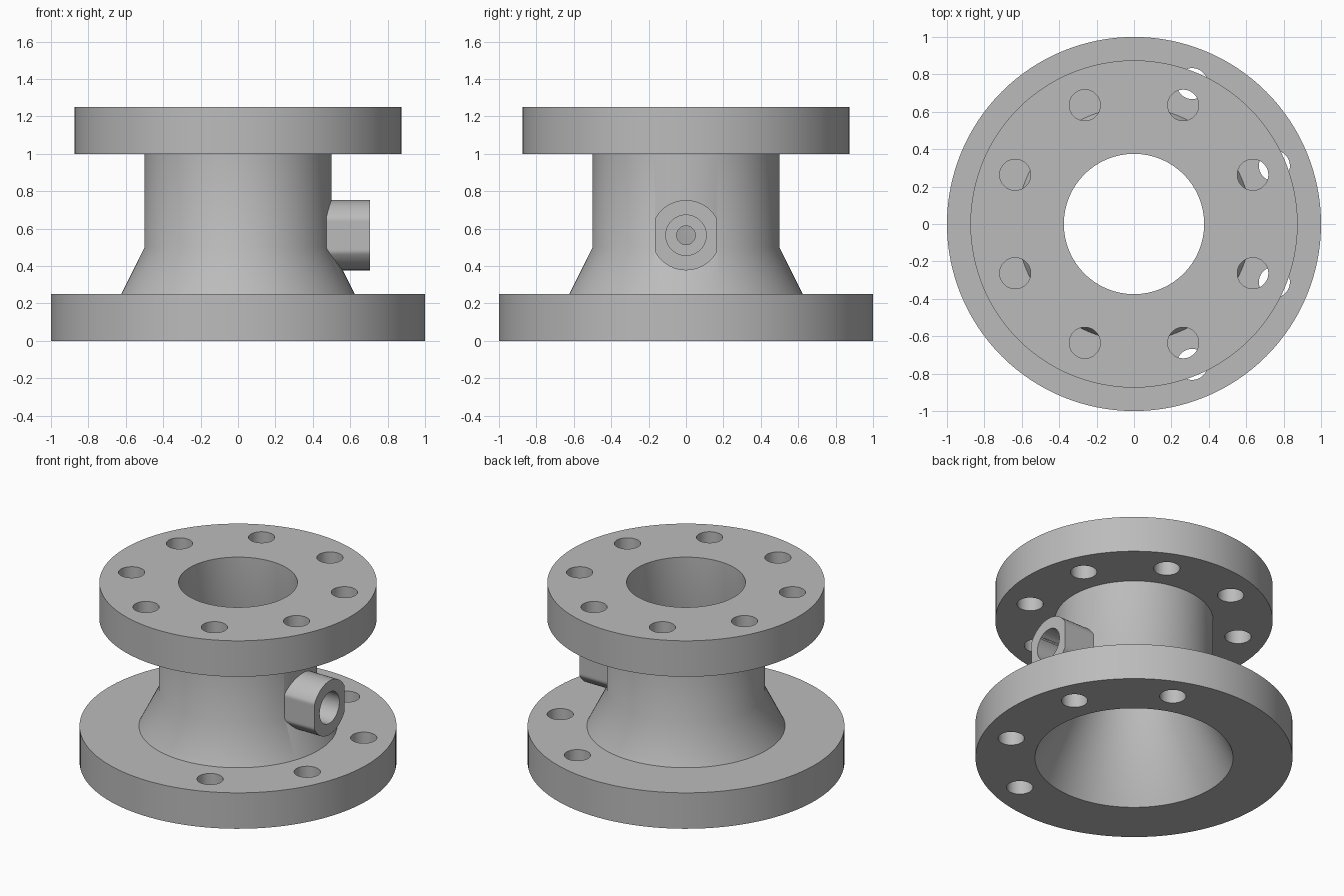
import bpy, bmesh, math
from mathutils import Matrix

cube = bpy.data.objects.get("Cube")
if cube:
    bpy.data.objects.remove(cube)

steel = bpy.data.materials.new("cast grey steel")
steel.use_nodes = True
grey = (0.5, 0.5, 0.5, 1)
steel.diffuse_color = grey
steel.node_tree.nodes["Principled BSDF"].inputs["Base Color"].default_value = grey

ALONG_X = Matrix.Rotation(math.pi / 2, 4, 'Y')


def lathe(name, profile, matrix=Matrix(), steps=128, half_width=None):
    """Spin a closed (radius, height) profile; half_width mills two flats."""
    bm = bmesh.new()
    verts = [bm.verts.new((r, 0, z)) for r, z in profile]
    edges = [bm.edges.new((a, b)) for a, b in zip(verts, verts[1:] + verts[:1])]
    bmesh.ops.spin(bm, geom=verts + edges, cent=(0, 0, 0), axis=(0, 0, 1),
                   angle=math.tau, steps=steps, use_merge=True)
    bmesh.ops.remove_doubles(bm, verts=bm.verts, dist=1e-5)
    if half_width:
        for v in bm.verts:
            v.co.y = max(-half_width, min(half_width, v.co.y))
    bm.transform(matrix)
    bmesh.ops.recalc_face_normals(bm, faces=bm.faces)
    mesh = bpy.data.meshes.new(name)
    bm.to_mesh(mesh)
    bm.free()
    mesh.materials.append(steel)
    obj = bpy.data.objects.new(name, mesh)
    bpy.context.collection.objects.link(obj)
    return obj


def combine(target, tool, operation):
    """Apply a boolean and discard the tool."""
    tool.hide_render = True
    mod = target.modifiers.new(operation.lower(), 'BOOLEAN')
    mod.operation, mod.object, mod.solver = operation, tool, 'EXACT'
    bpy.context.view_layer.objects.active = target
    bpy.ops.object.modifier_apply(modifier=mod.name)
    bpy.data.objects.remove(tool)


def rod(radius, low, high):
    return [(0, low), (radius, low), (radius, high), (0, high)]


# Flanged body: wide base flange, flared neck, smaller top flange, tapered bore
body = lathe("flanged_pipe_body", [
    (0.625, 0), (1, 0), (1, 0.25), (0.625, 0.25), (0.5, 0.5), (0.5, 1),
    (0.875, 1), (0.875, 1.25), (0.375, 1.25), (0.375, 0.5)])

# Side port boss with two milled flats
PORT_Z = 0.565
port = Matrix.Translation((0, 0, PORT_Z)) @ ALONG_X
combine(body, lathe("port_boss", rod(0.1875, 0.45, 0.705), port,
                    steps=96, half_width=0.165), 'UNION')

# Stepped port hole through to the bore
combine(body, lathe("port_hole", [
    (0, 0.3), (0.05, 0.3), (0.05, 0.46), (0.108, 0.46), (0.108, 0.8), (0, 0.8)],
    port, steps=64), 'DIFFERENCE')

# Eight bolt holes in each flange
for circle, low, high in ((0.8125, -0.1, 0.3), (0.6875, 0.95, 1.35)):
    for i in range(8):
        place = Matrix.Rotation((i + 0.5) * math.tau / 8, 4, 'Z') \
            @ Matrix.Translation((circle, 0, 0))
        combine(body, lathe("bolt_hole", rod(0.083, low, high), place, steps=40),
                'DIFFERENCE')

# Smooth curved walls, crisp machined edges
bpy.ops.object.select_all(action='DESELECT')
body.select_set(True)
bpy.context.view_layer.objects.active = body
bpy.ops.object.shade_smooth_by_angle(angle=math.radians(30))
